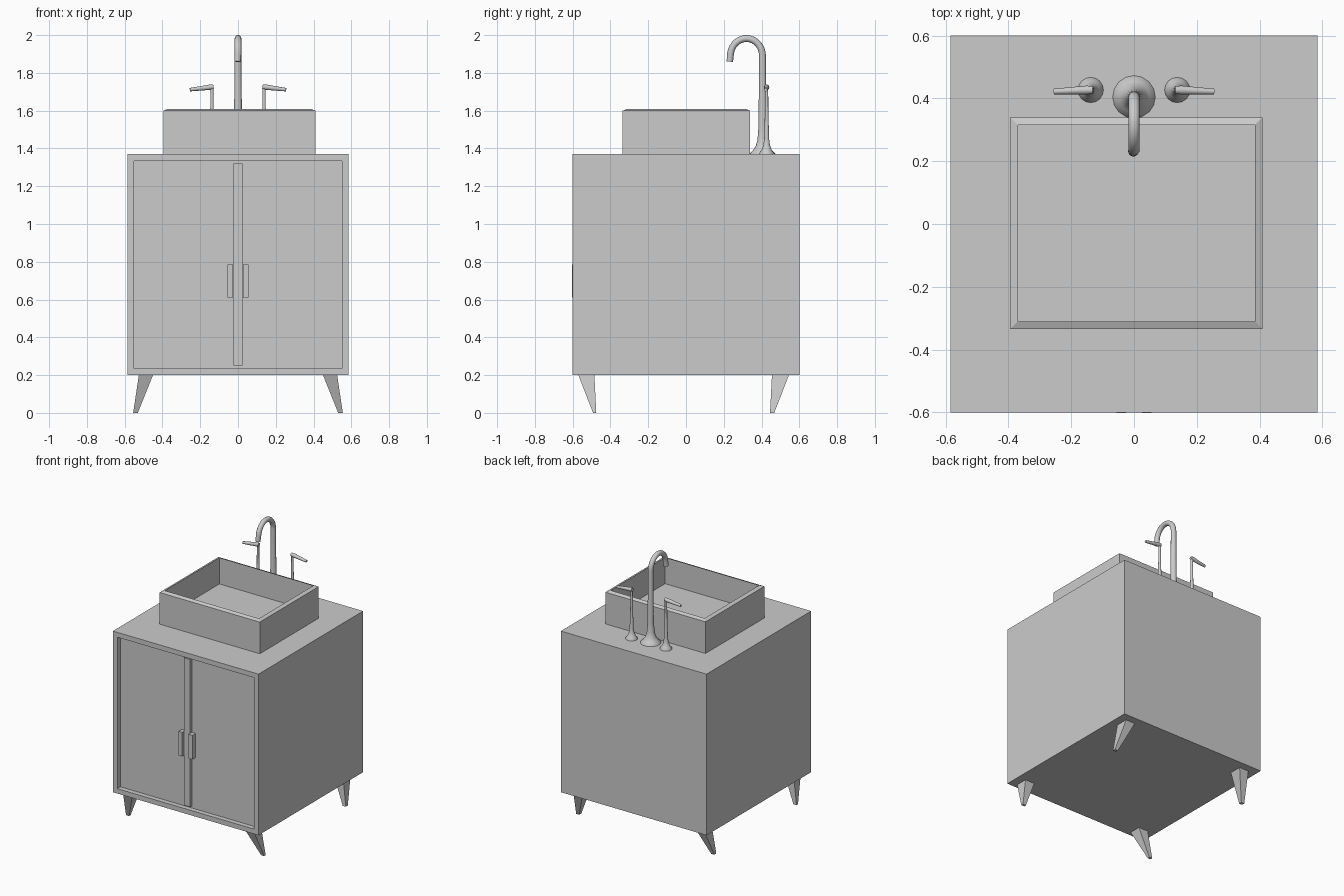
import bpy, bmesh, math
from mathutils import Vector

if "Cube" in bpy.data.objects:
    bpy.data.objects.remove(bpy.data.objects["Cube"])


def new_object(name, bm):
    bmesh.ops.recalc_face_normals(bm, faces=bm.faces[:])
    mesh = bpy.data.meshes.new(name)
    bm.to_mesh(mesh)
    bm.free()
    ob = bpy.data.objects.new(name, mesh)
    bpy.context.collection.objects.link(ob)
    return ob


def frustum(name, low, high, recess=None):
    """Four-sided solid between two rectangles (x0, x1, y0, y1, z).
    recess = (face direction, inset, lift of inset edge, depth)."""
    bm = bmesh.new()
    rings = []
    for x0, x1, y0, y1, z in (low, high):
        rings.append([bm.verts.new(p) for p in
                      ((x0, y0, z), (x1, y0, z), (x1, y1, z), (x0, y1, z))])
    a, b = rings
    bm.faces.new(a[::-1])
    bm.faces.new(b)
    for i in range(4):
        j = (i + 1) % 4
        bm.faces.new((a[i], a[j], b[j], b[i]))
    bm.normal_update()
    if recess:
        direction, inset, lift, depth = recess
        d = Vector(direction)
        f = max(bm.faces, key=lambda face: face.normal.dot(d))
        bmesh.ops.inset_region(bm, faces=[f], thickness=inset)
        bmesh.ops.translate(bm, verts=f.verts[:], vec=d * lift)
        bmesh.ops.inset_region(bm, faces=[f], thickness=0)
        bmesh.ops.translate(bm, verts=f.verts[:], vec=-d * depth)
    return new_object(name, bm)


def box(name, x0, x1, y0, y1, z0, z1, recess=None):
    return frustum(name, (x0, x1, y0, y1, z0), (x0, x1, y0, y1, z1), recess)


def tube(name, points):
    """Round tube through (x, y, z, radius) points."""
    cu = bpy.data.curves.new(name, 'CURVE')
    cu.dimensions = '3D'
    cu.bevel_depth = 1
    cu.bevel_resolution = 6
    cu.use_fill_caps = True
    sp = cu.splines.new('POLY')
    sp.points.add(len(points) - 1)
    for p, (x, y, z, r) in zip(sp.points, points):
        p.co = (x, y, z, 1)
        p.radius = r
    ob = bpy.data.objects.new(name, cu)
    bpy.context.collection.objects.link(ob)
    bpy.ops.object.select_all(action='DESELECT')
    ob.select_set(True)
    bpy.context.view_layer.objects.active = ob
    bpy.ops.object.convert(target='MESH')
    bpy.ops.object.shade_smooth_by_angle(angle=math.radians(40))


# Cabinet with a recessed front, and the post between the doors
box("cabinet", -0.585, 0.585, -0.6, 0.6, 0.2, 1.37, ((0, -1, 0), 0.05, 0, 0.035))
box("centre_post", -0.025, 0.025, -0.585, -0.56, 0.25, 1.32)

# Basin with sloping rim
box("basin", -0.395, 0.41, -0.335, 0.34, 1.365, 1.6, ((0, 0, 1), 0.035, 0.01, 0.19))

# Door pulls and splayed legs
for s, side in ((-1, "left"), (1, "right")):
    xs = sorted((s * 0.026, s * 0.055))
    box(side + "_door_pull", *xs, -0.603, -0.56, 0.61, 0.785)
    top = sorted((s * 0.45, s * 0.525))
    foot = sorted((s * 0.53, s * 0.555))
    frustum("front_%s_leg" % side, (*foot, -0.492, -0.475, 0), (*top, -0.57, -0.485, 0.2))
    frustum("back_%s_leg" % side, (*foot, 0.445, 0.467, 0), (*top, 0.455, 0.545, 0.2))

# Gooseneck spout with flared foot
Y = 0.405
spout = [(0, Y, 1.365, 0.069), (0, Y, 1.375, 0.067), (0, Y, 1.39, 0.05),
         (0, Y, 1.415, 0.035), (0, Y, 1.45, 0.026), (0, Y, 1.52, 0.021)]
R = 0.085
for i in range(17):
    t = math.radians(170) * i / 16
    spout.append((0, Y - R + R * math.cos(t), 1.89 + 0.092 * math.sin(t), 0.018))
spout.append((-0.002, 0.232, 1.86, 0.017))
tube("spout", spout)

# Tap stems and levers
for s, side in ((-1, "left"), (1, "right")):
    x, y = s * 0.138, 0.427
    tube(side + "_tap_stem", [
        (x, y, 1.365, 0.041), (x, y, 1.375, 0.04), (x, y, 1.39, 0.028),
        (x, y, 1.415, 0.018), (x, y, 1.45, 0.013), (x, y, 1.6, 0.009),
        (x, y, 1.735, 0.008)])
    tube(side + "_tap_lever", [
        (s * 0.13, y, 1.727, 0.012), (s * 0.15, y, 1.724, 0.014),
        (s * 0.255, y - 0.005, 1.711, 0.009)])
